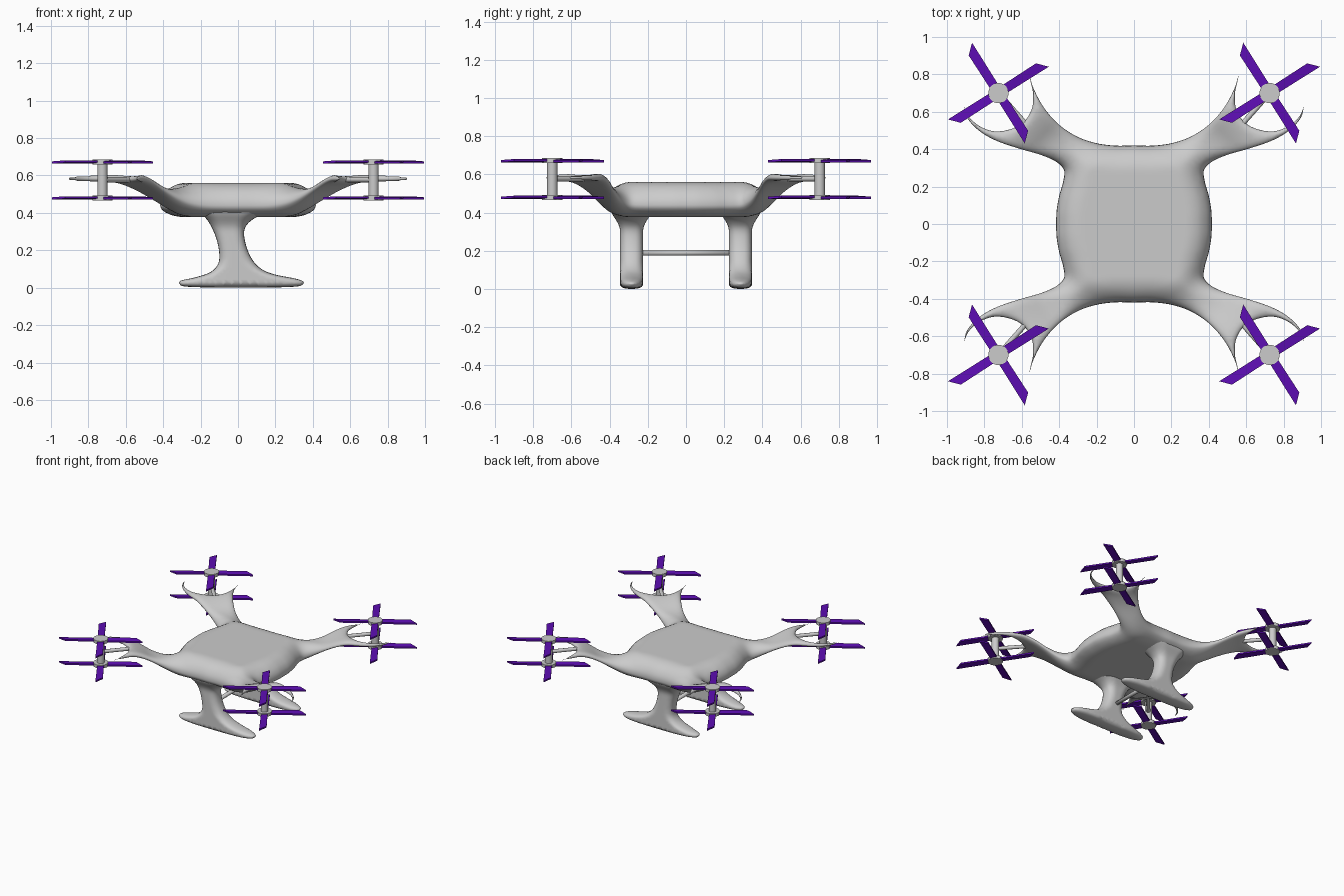
import bpy, bmesh, math
from mathutils import Vector, Matrix
from mathutils.geometry import delaunay_2d_cdt, intersect_point_line

if "Cube" in bpy.data.objects:
    bpy.data.objects.remove(bpy.data.objects["Cube"])


def step(a, b, v):
    t = max(0.0, min(1.0, (v - a) / (b - a)))
    return t * t * (3 - 2 * t)


def lerp(a, b, t):
    return a + (b - a) * t


def spline(pts, n=6):
    """Catmull-Rom samples through 2D points."""
    p = [Vector(q) for q in pts]
    p = [p[0] * 2 - p[1]] + p + [p[-1] * 2 - p[-2]]
    out = []
    for a, b, c, d in zip(p, p[1:], p[2:], p[3:]):
        for i in range(n):
            t = i / n
            out.append(0.5 * (2 * b + (c - a) * t + (2 * a - 5 * b + 4 * c - d) * t * t
                              + (3 * b - a - 3 * c + d) * t ** 3))
    return out + [p[-2]]


def rounded(d, radius, p):
    """Edge rounding profile: 0 on the rim, 1 inside."""
    return (1 - (1 - min(d / radius, 1)) ** p) ** (1 / p)


def rim_distance(q, rim):
    best = 9.0
    for a, b in zip(rim, rim[1:]):
        ab = b - a
        t = max(0.0, min(1.0, (q - a).dot(ab) / max(ab.length_squared, 1e-12)))
        best = min(best, (q - a - ab * t).length)
    return best


def pillow(name, rim, corners, surface, rings, grid):
    """Smooth two-sided shell over a clockwise outline."""
    poly = rim + corners
    pts = list(poly)
    for i, q in enumerate(rim):
        t = (rim[min(i + 1, len(rim) - 1)] - rim[max(i - 1, 0)]).normalized()
        for r in rings:
            v = q + Vector((t.y, -t.x)) * r
            v.x = 0.0 if abs(v.x) < 0.004 and corners else v.x
            v.y = 0.0 if abs(v.y) < 0.004 and corners else v.y
            if rim_distance(v, rim) > 0.9 * r:
                pts.append(v)
    for i in range(-20, 50):
        for j in range(0, 45):
            v = Vector((i * grid, j * grid))
            if corners and i < 0:
                continue
            if rim_distance(v, rim) > rings[-1] + grid * 0.5:
                pts.append(v)
    n = len(poly)
    res = delaunay_2d_cdt(pts, [], [list(range(n))[::-1]], 1, 1e-5)
    verts, faces = res[0], res[2]
    bm = bmesh.new()
    pairs = [surface(v.x, v.y, rim_distance(v, rim)) for v in verts]
    for side in (0, 1):
        vs = [bm.verts.new(p[side]) for p in pairs]
        for f in faces:
            bm.faces.new([vs[k] for k in (f if side == 0 else f[::-1])])
    bmesh.ops.delete(bm, geom=[v for v in bm.verts if not v.link_faces], context='VERTS')
    bmesh.ops.remove_doubles(bm, verts=bm.verts, dist=2e-4)
    bmesh.ops.recalc_face_normals(bm, faces=bm.faces)
    return finish(name, bm, True)


def finish(name, bm, smooth=False, mat=None):
    me = bpy.data.meshes.new(name)
    for f in bm.faces:
        f.smooth = smooth
    bm.to_mesh(me)
    bm.free()
    if mat:
        me.materials.append(mat)
    ob = bpy.data.objects.new(name, me)
    bpy.context.collection.objects.link(ob)
    return ob


def rod(bm, a, b, r, seg=20):
    a, b = Vector(a), Vector(b)
    m = Matrix.Translation((a + b) / 2) @ (b - a).to_track_quat('Z', 'Y').to_matrix().to_4x4()
    bmesh.ops.create_cone(bm, cap_ends=True, segments=seg, radius1=r, radius2=r,
                          depth=(b - a).length, matrix=m)


# Body with forked arms: one quarter, mirrored
back = spline([(0, .42), (.1, .419), (.2, .432), (.3, .465), (.4, .53), (.48, .62), (.535, .72), (.56, .80)])
fork = spline([(.56, .80), (.553, .76), (.54, .70), (.545, .62), (.585, .55), (.65, .51), (.74, .495),
               (.82, .52), (.88, .57), (.91, .63)])
side = spline([(.91, .63), (.89, .565), (.83, .5), (.74, .447), (.62, .405), (.5, .37), (.42, .335),
               (.375, .29), (.378, .23), (.40, .15), (.414, .07), (.416, 0)])


def body_surface(x, y, d):
    r = math.hypot(x, y)
    mid = .44 + .142 * step(.43, .83, r)
    s = step(.36, .68, r)
    f = rounded(d, lerp(.14, .04, s), 2)
    return (x, y, mid + lerp(.12, .022, s) * f), (x, y, mid - lerp(.063, .018, s) * f)


body = pillow("body_and_arms", back + fork[1:] + side[1:], [Vector((0, 0))],
              body_surface, (.003, .008, .016, .028), .02)
mirror = body.modifiers.new("Mirror", 'MIRROR')
mirror.use_axis = (True, True, False)

# Legs with long skid feet
leg_rim = spline([(.19, .43), (.13, .395), (.06, .35), (.033, .30), (.045, .22), (.08, .145), (.13, .097),
                  (.2, .07), (.3, .05), (.345, .036), (.348, .02), (.31, .006), (.15, .001), (-.12, .001),
                  (-.28, .006), (-.312, .02), (-.305, .038), (-.23, .055), (-.15, .082), (-.108, .125),
                  (-.1, .18), (-.115, .26), (-.15, .34), (-.19, .39), (-.24, .43)])
for label, cy in (("front", -.285), ("back", .285)):
    def leg_surface(x, z, d, cy=cy):
        half = .06 + .05 * step(.29, .42, z) ** 1.5
        half *= max(0, 1 - (abs(x - .018) / .34) ** 4) ** .5
        h = half * rounded(d, .025 + .035 * step(.05, .15, z), 2.4)
        return (x, cy - h, z), (x, cy + h, z)
    pillow(label + "_leg", leg_rim, [], leg_surface, (.002, .006, .012, .02), .015)

# Bar between the legs
bm = bmesh.new()
rod(bm, (-.03, -.25, .19), (-.03, .25, .19), .015)
finish("leg_crossbar", bm, True)

# Rotors: shaft, strut, hubs and two layers of four blades
purple = bpy.data.materials.new("purple_blade")
purple.diffuse_color = (.11, .004, .45, 1)
purple.use_nodes = True
purple.node_tree.nodes["Principled BSDF"].inputs["Base Color"].default_value = purple.diffuse_color
blade = [(.03, -.024), (.303, -.026), (.255, .026), (.03, .024)]
for sx in (-1, 1):
    for sy in (-1, 1):
        tag = ("front" if sy < 0 else "back") + ("_left" if sx < 0 else "_right")
        cx, cy = sx * .725, sy * .70
        bm = bmesh.new()
        rod(bm, (cx, cy, .47), (cx, cy, .68), .027)
        rod(bm, (sx * .575, sy * .53, .577), (cx, cy, .577), .014, 12)
        for z in (.48, .672):
            rod(bm, (cx, cy, z - .013), (cx, cy, z + .013), .054, 28)
        ob = finish(tag + "_rotor_shaft", bm, True)
        bpy.context.view_layer.objects.active = ob
        ob.select_set(True)
        bpy.ops.object.shade_smooth_by_angle(angle=math.radians(40))
        ob.select_set(False)
        bm = bmesh.new()
        for z in (.48, .672):
            for k in range(4):
                rot = Matrix.Translation((cx, cy, z)) @ Matrix.Rotation(math.radians(32.5 + 90 * k), 4, 'Z')
                lo = [bm.verts.new(rot @ Vector((u, v, -.006 + v * .1))) for u, v in blade]
                hi = [bm.verts.new(rot @ Vector((u, v, .006 + v * .1))) for u, v in blade]
                bm.faces.new(lo[::-1])
                bm.faces.new(hi)
                for i in range(4):
                    j = (i + 1) % 4
                    bm.faces.new((lo[i], lo[j], hi[j], hi[i]))
        finish(tag + "_rotor_blades", bm, False, purple)
